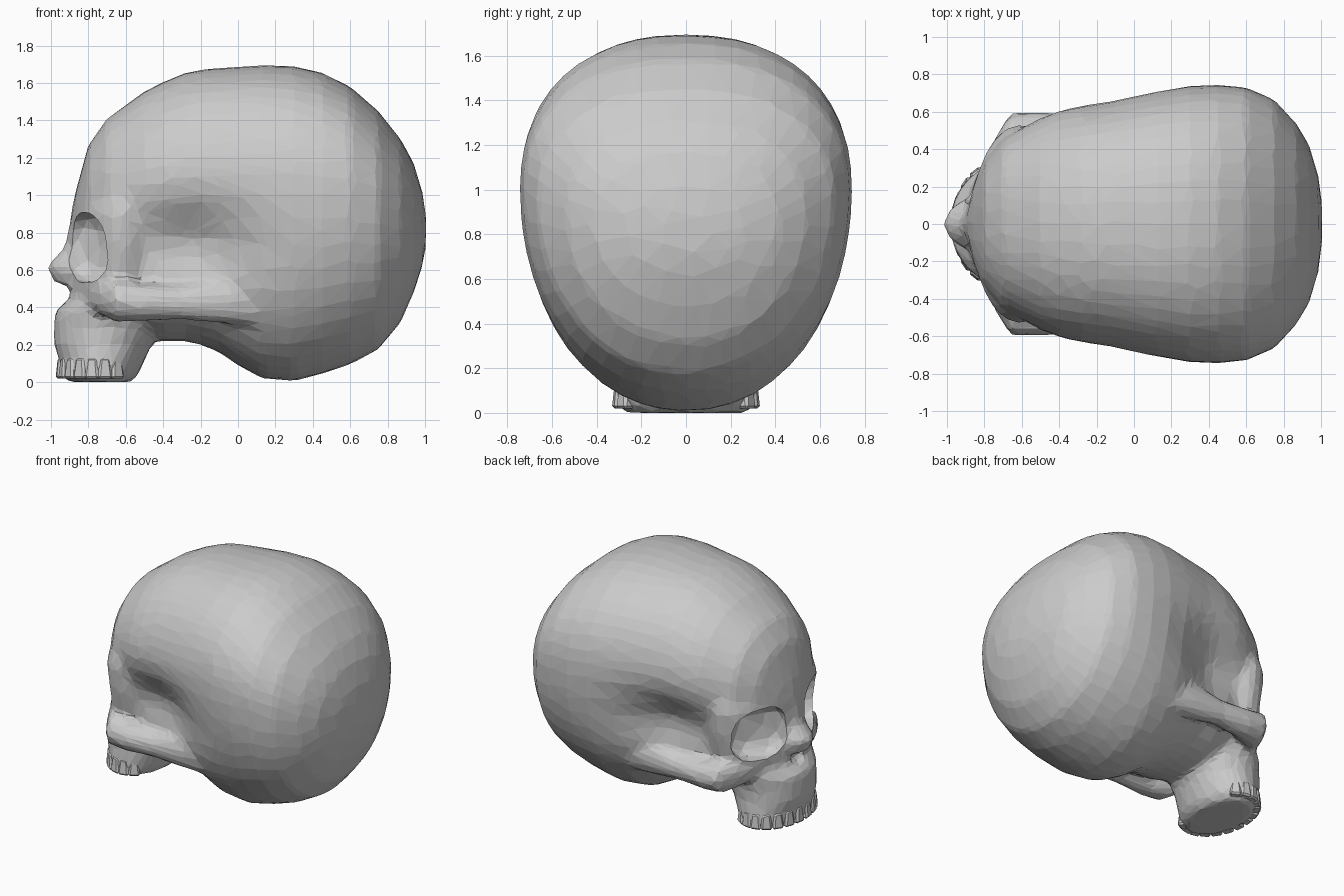
import bpy, bmesh
from math import sin, cos, pi, exp, radians, atan2
from mathutils import Matrix, Vector

if "Cube" in bpy.data.objects:
    bpy.data.objects.remove(bpy.data.objects["Cube"])

SEG = 48


def spow(v, e):
    return (1 if v >= 0 else -1) * abs(v) ** e


def loft(bm, rings):
    """Closed skin through a list of equally sized point rings."""
    loops = [[bm.verts.new(p) for p in ring] for ring in rings]
    for a, b in zip(loops, loops[1:]):
        n = len(a)
        for i in range(n):
            j = (i + 1) % n
            bm.faces.new((a[i], a[j], b[j], b[i]))
    bm.faces.new(loops[0])
    bm.faces.new(loops[-1])


def angles():
    return [2 * pi * i / SEG for i in range(SEG)]


def x_ring(x, top, bot, hw, zc):
    """Cross-section of the braincase, squarer on top, rounder below."""
    pts = []
    for t in angles():
        c, s = cos(t), sin(t)
        e = 2 / 2.3 if s > 0 else 2 / 2.1
        h = top - zc if s > 0 else zc - bot
        y, z = hw * spow(c, e), zc + h * spow(s, e)
        # temporal hollow behind the eye
        y *= 1 - 0.25 * exp(-((x + 0.29) / 0.33) ** 2 - ((z - 0.74) / 0.2) ** 2)
        pts.append((x, y, z))
    return pts


def z_ring(z, xf, xb, hw, e=2 / 1.9):
    """Plan section of the face and jaw."""
    cx, rx = (xf + xb) / 2, (xb - xf) / 2
    return [(cx + rx * spow(cos(t), e), hw * spow(sin(t), e), z) for t in angles()]


def to_object(name, bm):
    bmesh.ops.recalc_face_normals(bm, faces=bm.faces[:])
    me = bpy.data.meshes.new(name)
    bm.to_mesh(me)
    bm.free()
    ob = bpy.data.objects.new(name, me)
    bpy.context.collection.objects.link(ob)
    return ob


bm = bmesh.new()

# braincase: x, top, bottom, half width, height of widest point
loft(bm, [x_ring(*s) for s in (
    (-.89, .92, .60, .08, .76), (-.865, 1.03, .50, .19, .78),
    (-.80, 1.27, .42, .34, .88), (-.70, 1.41, .36, .465, .93),
    (-.50, 1.555, .25, .58, .95), (-.40, 1.605, .22, .62, .96),
    (-.28, 1.655, .22, .645, .98), (-.20, 1.67, .20, .655, .99),
    (-.10, 1.68, .16, .67, 1), (0, 1.685, .09, .69, 1.01),
    (.13, 1.695, .02, .715, 1.01), (.30, 1.69, .005, .74, 1.01),
    (.45, 1.655, .045, .745, 1.0), (.60, 1.58, .095, .73, 1),
    (.75, 1.45, .175, .665, .95), (.87, 1.30, .32, .535, .9),
    (.94, 1.17, .48, .415, .86), (.985, 1.02, .62, .26, .82),
    (1.005, .90, .72, .11, .8))])

# face: z, front, back, half width, from cheeks up to the brow
loft(bm, [z_ring(*s) for s in (
    (.40, -.91, -.35, .34), (.44, -.90, -.35, .39),
    (.50, -.895, -.35, .45), (.60, -.885, -.35, .49), (.75, -.88, -.35, .52),
    (.90, -.88, -.35, .53), (1.0, -.84, -.35, .51), (1.10, -.78, -.35, .41))])

# upper jaw
loft(bm, [z_ring(*s, e=1) for s in (
    (0, -.90, -.57, .27), (.045, -.96, -.53, .325), (.12, -.955, -.50, .32),
    (.20, -.985, -.46, .31), (.30, -.985, -.40, .315), (.38, -.98, -.35, .34),
    (.44, -.91, -.35, .38), (.50, -.88, -.35, .40))])

# nasal bones
loft(bm, [z_ring(*s, e=1.1) for s in (
    (.52, -.98, -.70, .13), (.62, -1.025, -.70, .14),
    (.72, -.93, -.70, .11), (.92, -.885, -.70, .09))])

# cheekbones and arches, mirrored: x, y, z, radius y, radius z
ARCH = ((-.80, .28, .46, .05, .05), (-.74, .37, .455, .10, .09),
        (-.66, .46, .44, .135, .12), (-.52, .50, .425, .10, .10),
        (-.30, .505, .425, .075, .09), (-.05, .49, .44, .085, .13),
        (.18, .49, .43, .065, .13), (.38, .47, .42, .04, .08))
for side in (1, -1):
    loft(bm, [[(x, side * (y + ry * cos(t)), z + rz * sin(t)) for t in angles()]
              for x, y, z, ry, rz in ARCH])
skull = to_object("skull", bm)

# cutter for eye sockets and nose opening
bm = bmesh.new()


def blob(center, radii, turn=0, e=1):
    m = (Matrix.Translation(center) @ Matrix.Rotation(turn, 4, 'Z')
         @ Matrix.Diagonal((*radii, 1)))
    for v in bmesh.ops.create_icosphere(bm, subdivisions=3, radius=1)["verts"]:
        v.co = m @ Vector([spow(c, e) for c in v.co])


for side in (1, -1):
    blob((-.80, side * .295, .72), (.125, .21, .19), side * radians(-38), .75)
blob((-.965, 0, .475), (.09, .11, .065))
cutter = to_object("socket_cutter", bm)
cutter.hide_render = True

# fuse the parts, carve the holes, then reduce to irregular flat facets
bpy.context.view_layer.objects.active = skull
skull.select_set(True)
mod = skull.modifiers.new("fuse", 'REMESH')
mod.mode = 'VOXEL'
mod.voxel_size = 0.022
mod = skull.modifiers.new("soften", 'SMOOTH')
mod.iterations = 14
mod = skull.modifiers.new("carve", 'BOOLEAN')
mod.operation = 'DIFFERENCE'
mod.solver = 'EXACT'
mod.object = cutter
mod = skull.modifiers.new("facet", 'DECIMATE')
mod.ratio = 0.045
for mod in list(skull.modifiers):
    bpy.ops.object.modifier_apply(modifier=mod.name)
bpy.data.objects.remove(cutter)
for p in skull.data.polygons:
    p.use_smooth = False

# row of upper teeth around the jaw
bm = bmesh.new()
COUNT = 14
for i in range(COUNT):
    a = pi + radians(-115 + 230 * i / (COUNT - 1))
    x, y = -.74 + .20 * cos(a), .295 * sin(a)
    face = atan2(sin(a) / .295, cos(a) / .20)
    m = (Matrix.Translation((x, y, .075)) @ Matrix.Rotation(face, 4, 'Z')
         @ Matrix.Diagonal((.07, .08, .11, 1)))
    tooth = bmesh.ops.create_cube(bm, size=1, matrix=m)["verts"]
    mid = Vector((x, y))
    for v in tooth:
        if v.co.z > .075:
            v.co.xy = mid + (v.co.xy - mid) * .7
bmesh.ops.bevel(bm, geom=bm.edges[:], offset=.012, segments=1, affect='EDGES')
teeth = to_object("teeth", bm)
